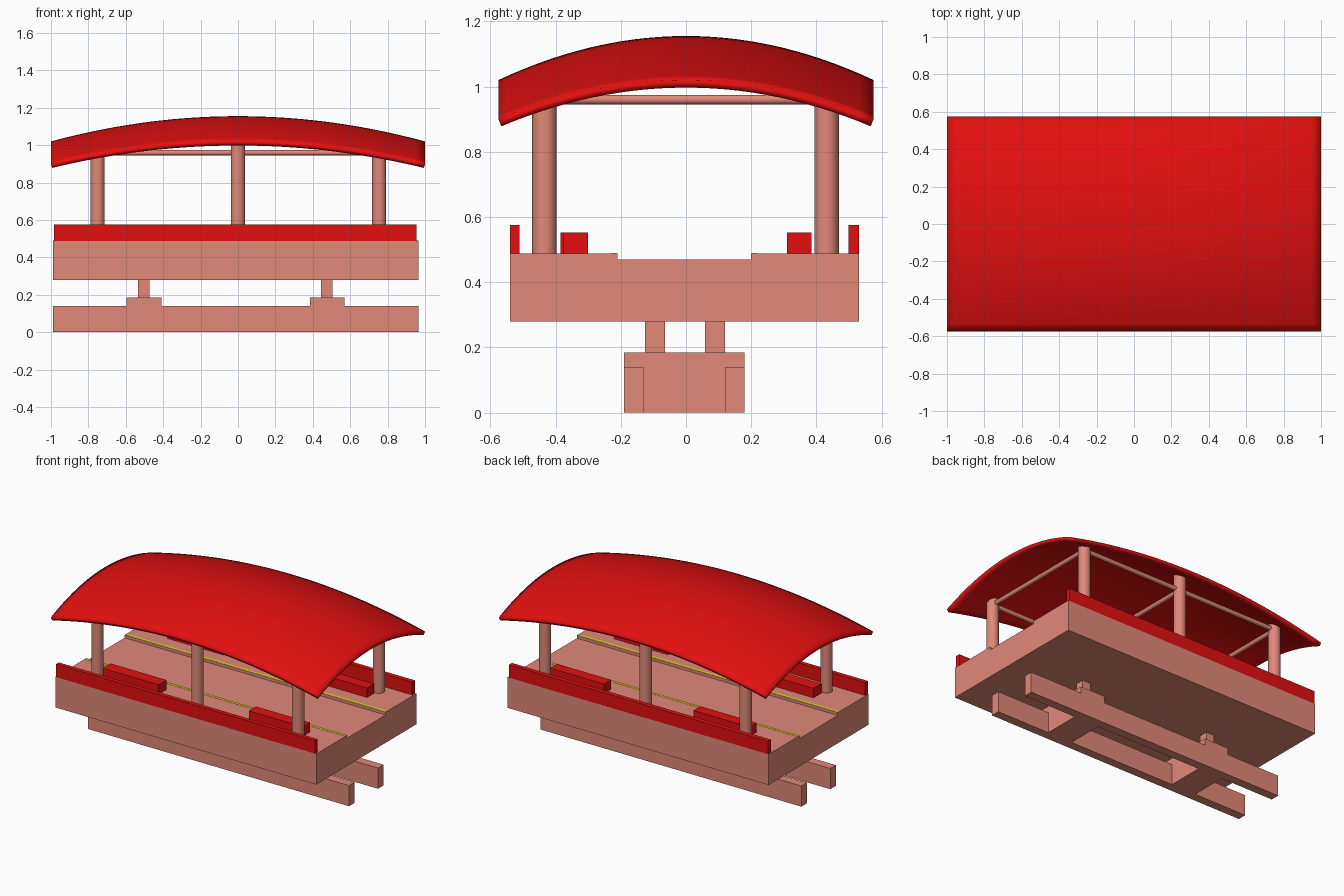
import bpy, bmesh, math
from mathutils import Vector

if "Cube" in bpy.data.objects:
    bpy.data.objects.remove(bpy.data.objects["Cube"])


def material(name, col):
    m = bpy.data.materials.new(name)
    m.diffuse_color = (*col, 1)
    m.use_nodes = True
    m.node_tree.nodes["Principled BSDF"].inputs["Base Color"].default_value = m.diffuse_color
    return m


CLAY = material("clay_pink", (0.75, 0.25, 0.19))
RED = material("bright_red", (0.77, 0.005, 0.005))
YELLOW = material("line_yellow", (0.8, 0.68, 0.01))


def finish(name, bm, mat):
    bmesh.ops.recalc_face_normals(bm, faces=bm.faces)
    me = bpy.data.meshes.new(name)
    bm.to_mesh(me)
    bm.free()
    me.materials.append(mat)
    ob = bpy.data.objects.new(name, me)
    bpy.context.collection.objects.link(ob)
    return ob


def box(name, x0, x1, y0, y1, z0, z1, mat):
    bm = bmesh.new()
    bmesh.ops.create_cube(bm, size=1)
    for v in bm.verts:
        v.co = Vector((x0 + (v.co.x + .5) * (x1 - x0),
                       y0 + (v.co.y + .5) * (y1 - y0),
                       z0 + (v.co.z + .5) * (z1 - z0)))
    return finish(name, bm, mat)


def rod(name, a, b, r, mat, sides=32):
    a, b = Vector(a), Vector(b)
    bm = bmesh.new()
    bmesh.ops.create_cone(bm, cap_ends=True, segments=sides, radius1=r, radius2=r,
                          depth=(b - a).length)
    rot = (b - a).to_track_quat('Z', 'Y')
    for v in bm.verts:
        v.co = rot @ v.co + (a + b) / 2
    for f in bm.faces:
        f.smooth = len(f.verts) == 4
    for e in bm.edges:
        e.smooth = all(len(f.verts) == 4 for f in e.link_faces)
    return finish(name, bm, mat)


X0, X1 = -0.99, 0.965

# Platform: one profile with a shallow central walkway, extruded along x
profile = [(-.54, .28), (.53, .28), (.53, .488), (.20, .488), (.20, .469),
           (-.21, .469), (-.21, .488), (-.54, .488)]
bm = bmesh.new()
face = bm.faces.new([bm.verts.new((X0, y, z)) for y, z in profile])
ext = bmesh.ops.extrude_face_region(bm, geom=[face])
# keep the start cap as well as the moved end cap
moved = [g for g in ext["geom"] if isinstance(g, bmesh.types.BMVert)]
bmesh.ops.translate(bm, verts=moved, vec=(X1 - X0, 0, 0))
bm.edges.ensure_lookup_table()
bmesh.ops.holes_fill(bm, edges=bm.edges[:], sides=0)
finish("platform_deck", bm, CLAY)

# Yellow edge lines
box("edge_line_front", X0, X1, -.23, -.212, .486, .4895, YELLOW)
box("edge_line_back", X0, X1, .202, .22, .486, .4895, YELLOW)

# Side kerbs
box("kerb_front", -.985, .955, -.54, -.511, .487, .575, RED)
box("kerb_back", -.985, .955, .499, .53, .487, .575, RED)

# Benches
for side, y0, y1 in (("front", -.385, -.30), ("back", .31, .385)):
    box(f"bench_{side}_left", -.745, -.325, y0, y1, .487, .552, RED)
    box(f"bench_{side}_right", .345, .75, y0 + (.008 if y0 < 0 else 0), y1, .487, .552, RED)

# Base beams, cross blocks and short supports
box("base_beam_front", X0, X1, -.19, -.13, 0, .14, CLAY)
box("base_beam_back", X0, X1, .12, .18, 0, .14, CLAY)
for side, a, b in (("left", -.595, -.41), ("right", .385, .57)):
    box(f"cross_block_{side}", a, b, -.19, .18, 0, .185, CLAY)
    c = (a + b) / 2 - .002
    for pos, y in (("front", -.095), ("back", .089)):
        box(f"support_{pos}_{side}", c - .031, c + .031, y - .03, y + .03, .18, .285, CLAY)


# Roof surface height
def roof_z(x, y):
    u, v = x * x, (y / .575) ** 2
    return 1.155 - .135 * u - .135 * v + .015 * u * v


# Canopy columns
COLS = (-.75, 0, .755)
ROWS = (-.434, .431)
for x in COLS:
    for y in ROWS:
        rod("canopy_column", (x, y, .485), (x, y, roof_z(x, y) - .016), .0375, CLAY)

# Tie rods between columns
for y in ROWS:
    rod("long_tie_rod", (COLS[0], y, .96), (COLS[2], y, .96), .0145, CLAY, 20)
for x in COLS:
    rod("cross_tie_rod", (x, ROWS[0], .96), (x, ROWS[1], .96), .0145, CLAY, 20)

# Domed canopy roof
bm = bmesh.new()
bmesh.ops.create_grid(bm, x_segments=40, y_segments=28, size=1)
for v in bm.verts:
    x, y = v.co.x, v.co.y * .575
    v.co = Vector((x, y, roof_z(x, y)))
for f in bm.faces:
    f.smooth = True
roof = finish("canopy_roof", bm, RED)
if roof.data.polygons[0].normal.z < 0:
    roof.data.flip_normals()
solid = roof.modifiers.new("thickness", 'SOLIDIFY')
solid.thickness = .024
solid.offset = -1
